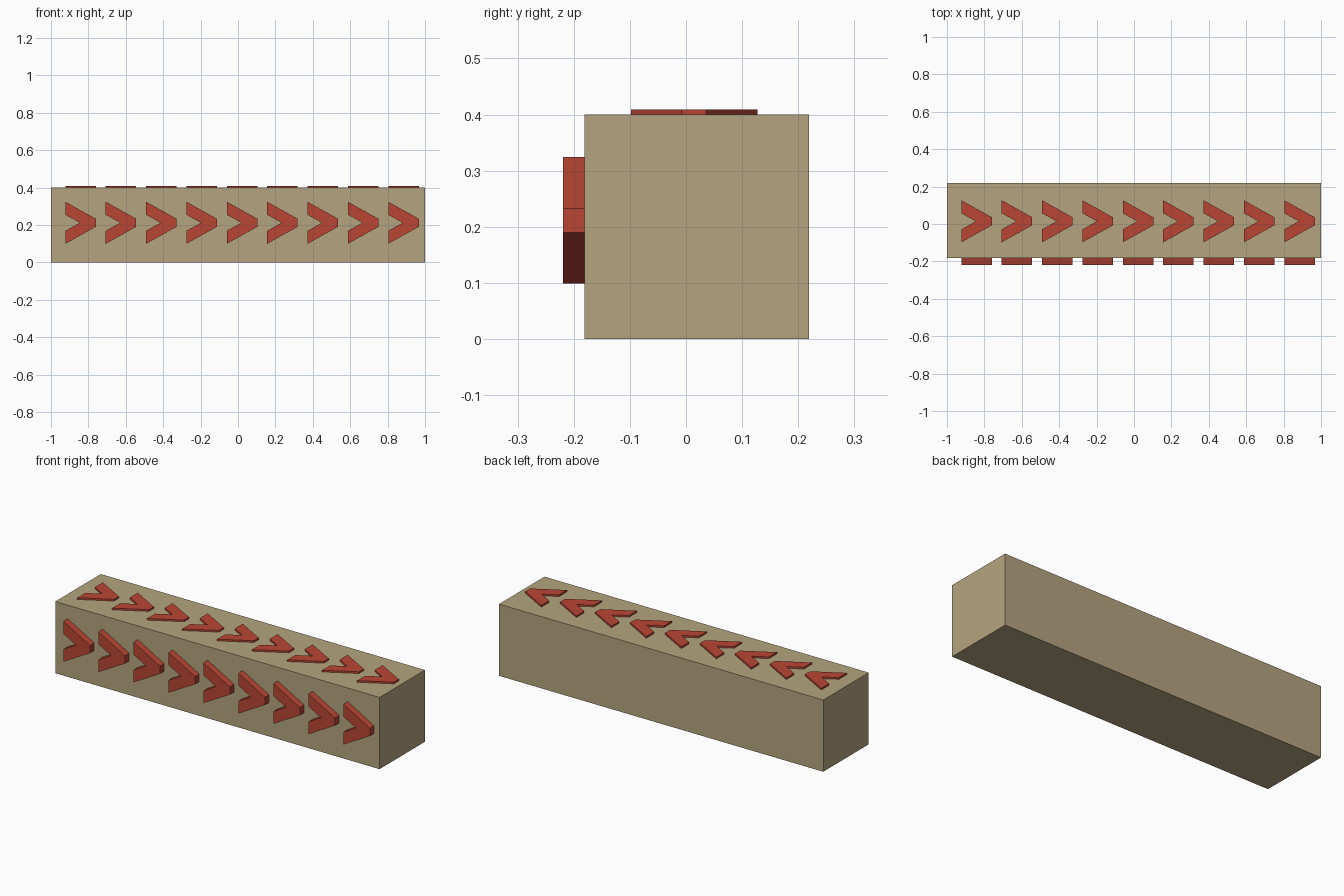
import bpy
import bmesh
from mathutils import Matrix, Vector

if "Cube" in bpy.data.objects:
    bpy.data.objects.remove(bpy.data.objects["Cube"])


def material(name, rgb):
    m = bpy.data.materials.new(name)
    m.diffuse_color = (*rgb, 1.0)
    m.use_nodes = True
    m.node_tree.nodes["Principled BSDF"].inputs["Base Color"].default_value = m.diffuse_color
    return m


tan = material("tan", (0.46, 0.375, 0.215))
red = material("red", (0.485, 0.062, 0.036))


def add_object(name, bm, mat):
    bmesh.ops.recalc_face_normals(bm, faces=bm.faces)
    me = bpy.data.meshes.new(name)
    bm.to_mesh(me)
    bm.free()
    me.materials.append(mat)
    ob = bpy.data.objects.new(name, me)
    bpy.context.collection.objects.link(ob)
    return ob


# Long barrier block
Y0, Y1, H = -0.181, 0.219, 0.40
bm = bmesh.new()
bmesh.ops.create_cube(bm, size=1.0, matrix=Matrix.Translation((0, (Y0 + Y1) / 2, H / 2))
                      @ Matrix.Diagonal((2.0, Y1 - Y0, H, 1.0)))
add_object("barrier_block", bm, tan)

# Blunt-tipped chevron outline, pointing along +x
upper = [(0.0, 0.043), (0.0, 0.1125), (0.163, 0.0215)]
outline = [(0.077, 0.0)] + upper + [(x, -v) for x, v in reversed(upper)]
COUNT, START, PITCH = 9, -0.923, 0.2158


def chevron_row(name, place, base, top):
    """Row of raised chevrons; place maps (x, across, height) to a point."""
    bm = bmesh.new()
    for i in range(COUNT):
        x0 = START + i * PITCH
        face = bm.faces.new([bm.verts.new(place(x0 + x, v, base)) for x, v in outline])
        ext = bmesh.ops.extrude_face_region(bm, geom=[face], use_keep_orig=True)
        step = Vector(place(0, 0, top)) - Vector(place(0, 0, base))
        bmesh.ops.translate(bm, vec=step,
                            verts=[g for g in ext["geom"] if isinstance(g, bmesh.types.BMVert)])
    add_object(name, bm, red)


# Front chevrons stand proud, top chevrons are thin plates
chevron_row("front_chevrons", lambda x, v, h: (x, Y0 - h, 0.2115 + v), 0.0, 0.038)
chevron_row("top_chevrons", lambda x, v, h: (x, 0.0145 + v, H + h), 0.0, 0.0095)
